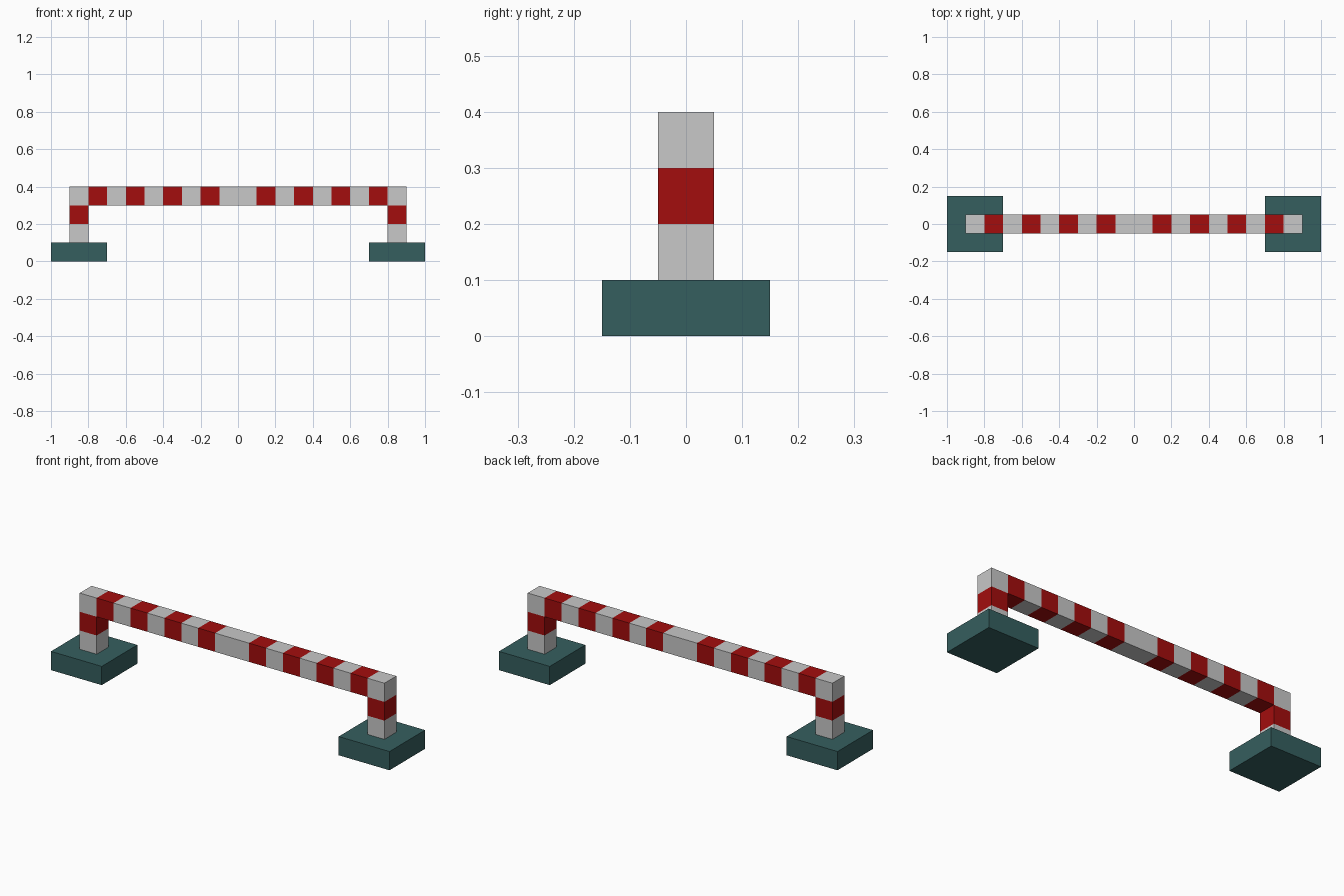
import bpy, bmesh

if "Cube" in bpy.data.objects:
    bpy.data.objects.remove(bpy.data.objects["Cube"])


def material(name, rgb):
    m = bpy.data.materials.new(name)
    m.diffuse_color = (*rgb, 1)
    m.use_nodes = True
    m.node_tree.nodes["Principled BSDF"].inputs["Base Color"].default_value = m.diffuse_color
    return m


white = material("pale grey", (0.578, 0.578, 0.578))
red = material("red", (0.366, 0.004, 0.004))
teal = material("dark teal", (0.036, 0.114, 0.114))


def add_object(name, bm, mats):
    bmesh.ops.recalc_face_normals(bm, faces=bm.faces)
    mesh = bpy.data.meshes.new(name)
    bm.to_mesh(mesh)
    bm.free()
    for m in mats:
        mesh.materials.append(m)
    obj = bpy.data.objects.new(name, mesh)
    bpy.context.collection.objects.link(obj)
    return obj


# Striped rail with its two legs: 0.1 cells in the xz plane, extruded in y
bm = bmesh.new()
S = 0.1
cells = [(i, 3) for i in range(-9, 9)]
cells += [(i, k) for i in (-9, 8) for k in (1, 2)]
for i, k in cells:
    corners = [(i, k), (i + 1, k), (i + 1, k + 1), (i, k + 1)]
    f = bm.faces.new([bm.verts.new((a * S, -S / 2, b * S)) for a, b in corners])
    # Bar: every other cell is red, mirrored about the centre; legs: middle cell
    n = i if i >= 0 else -i - 1
    f.material_index = int(n % 2 == 1) if k == 3 else int(k == 2)
bmesh.ops.remove_doubles(bm, verts=bm.verts, dist=1e-4)
front = bm.faces[:]
out = bmesh.ops.extrude_face_region(bm, geom=front, use_keep_orig=True)
verts = [g for g in out["geom"] if isinstance(g, bmesh.types.BMVert)]
bmesh.ops.translate(bm, verts=verts, vec=(0, S, 0))
bm.normal_update()
# Side walls take the colour of the front cell they border
for f in bm.faces:
    if abs(f.normal.y) < 0.5:
        for e in f.edges:
            for g in e.link_faces:
                if g in front:
                    f.material_index = g.material_index
add_object("striped_rail", bm, [white, red])

# Base blocks
for side, x in (("left", -0.85), ("right", 0.85)):
    bm = bmesh.new()
    bmesh.ops.create_cube(bm, size=1)
    bmesh.ops.scale(bm, verts=bm.verts, vec=(0.3, 0.3, 0.1))
    bmesh.ops.translate(bm, verts=bm.verts, vec=(x, 0, 0.05))
    add_object(side + "_base", bm, [teal])
